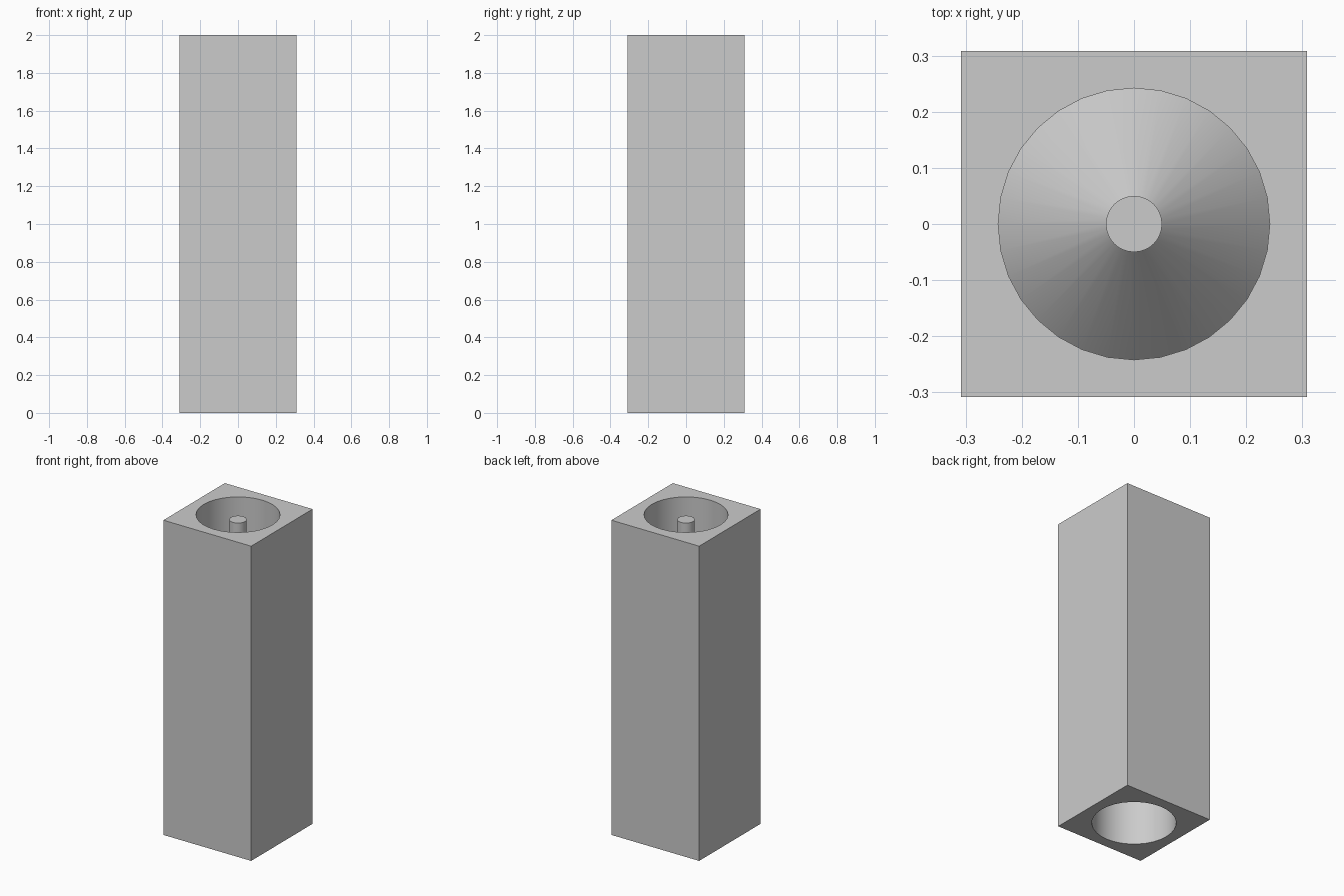
import bpy
import math

if "Cube" in bpy.data.objects:
    bpy.data.objects.remove(bpy.data.objects["Cube"])

W = 0.617      # block width
H = 2.0        # block height
R = 0.242      # bore radius
PIN_R = 0.05   # centre pin radius
CONE_Z = 1.0   # base of the cone inside the bore
CONE_H = 0.20
PIN_TOP = 1.97


def smooth(obj):
    bpy.ops.object.select_all(action='DESELECT')
    obj.select_set(True)
    bpy.context.view_layer.objects.active = obj
    bpy.ops.object.shade_smooth_by_angle(angle=math.radians(30))


def round_part(name, r1, r2, z0, z1):
    bpy.ops.mesh.primitive_cone_add(vertices=32, radius1=r1, radius2=r2,
                                    depth=z1 - z0, location=(0, 0, (z0 + z1) / 2))
    obj = bpy.context.object
    obj.name = name
    return obj


# Square column
bpy.ops.mesh.primitive_cube_add(size=1, location=(0, 0, H / 2))
column = bpy.context.object
column.name = "square_column"
column.scale = (W, W, H)
bpy.ops.object.transform_apply(location=False, rotation=False, scale=True)

# Round bore through the full height
cutter = round_part("bore_cutter", R, R, -0.1, H + 0.1)
cutter.hide_render = True
bpy.context.view_layer.objects.active = column
mod = column.modifiers.new("bore", 'BOOLEAN')
mod.operation = 'DIFFERENCE'
mod.solver = 'EXACT'
mod.object = cutter
bpy.ops.object.modifier_apply(modifier=mod.name)
bpy.data.objects.remove(cutter, do_unlink=True)
smooth(column)

# Cone closing the bore, and the pin rising from its tip
smooth(round_part("inner_cone", R, PIN_R, CONE_Z, CONE_Z + CONE_H))
smooth(round_part("centre_pin", PIN_R, PIN_R, CONE_Z + CONE_H, PIN_TOP))
